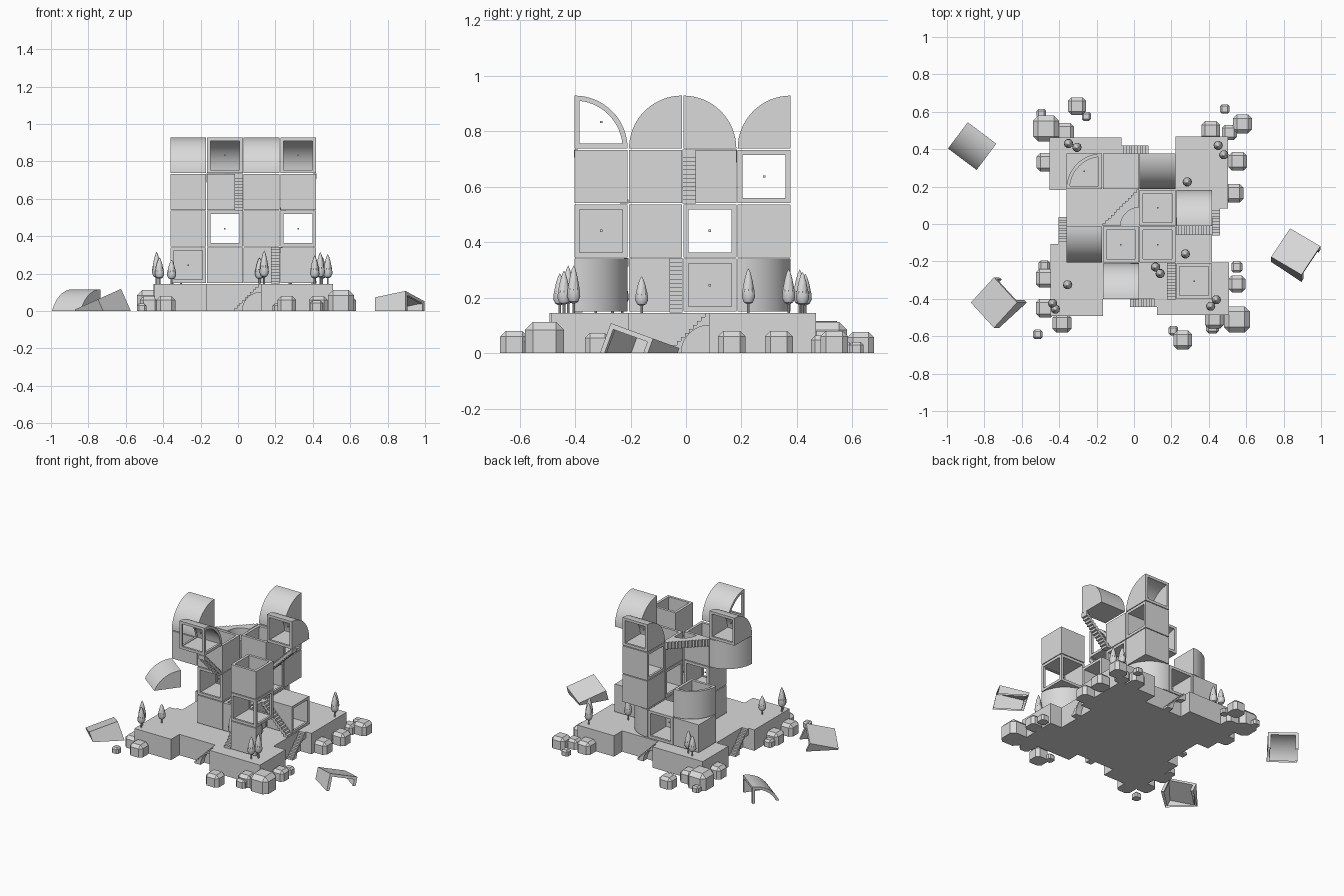
import bpy, bmesh, math, random
from mathutils import Matrix, Vector

random.seed(3)
if "Cube" in bpy.data.objects:
    bpy.data.objects.remove(bpy.data.objects["Cube"])

# One plain grey for the whole model
stone = bpy.data.materials.new("light grey")
stone.use_nodes = True
GREY = (0.7, 0.7, 0.7, 1)
stone.diffuse_color = GREY
stone.node_tree.nodes["Principled BSDF"].inputs["Base Color"].default_value = GREY

PITCH, HALF, FLOOR = 0.196, 0.0955, 0.147
CX, CY = 0.028, -0.012
T, Rot = Matrix.Translation, lambda deg, axis: Matrix.Rotation(math.radians(deg), 4, axis)
X, Y, Z = Vector((1, 0, 0)), Vector((0, 1, 0)), Vector((0, 0, 1))


def finish(name, bm, thickness=0, cut_ground=False):
    bmesh.ops.recalc_face_normals(bm, faces=bm.faces) if not thickness else None
    mesh = bpy.data.meshes.new(name)
    bm.to_mesh(mesh)
    bm.free()
    mesh.materials.append(stone)
    ob = bpy.data.objects.new(name, mesh)
    bpy.context.collection.objects.link(ob)
    bpy.ops.object.select_all(action='DESELECT')
    ob.select_set(True)
    bpy.context.view_layer.objects.active = ob
    if thickness:
        mod = ob.modifiers.new("walls", 'SOLIDIFY')
        mod.thickness = thickness
        mod.offset = -1
        mod.use_even_offset = True
        bpy.ops.object.modifier_apply(modifier=mod.name)
    if cut_ground:
        bm = bmesh.new()
        bm.from_mesh(ob.data)
        bmesh.ops.bisect_plane(bm, geom=bm.verts[:] + bm.edges[:] + bm.faces[:],
                               plane_co=(0, 0, 0), plane_no=(0, 0, 1), clear_inner=True)
        bm.to_mesh(ob.data)
        bm.free()
    bpy.ops.object.shade_smooth_by_angle(angle=math.radians(35))
    return ob


def prism(points, low, high):
    bm = bmesh.new()
    base = bm.faces.new([bm.verts.new((u, v, low)) for u, v in points])
    grown = bmesh.ops.extrude_face_region(bm, geom=[base])
    bmesh.ops.translate(bm, vec=(0, 0, high - low),
                        verts=[g for g in grown["geom"] if isinstance(g, bmesh.types.BMVert)])
    bmesh.ops.recalc_face_normals(bm, faces=bm.faces)
    return bm


# Module profiles
SQUARE = [(-HALF, -HALF), (HALF, -HALF), (HALF, HALF), (-HALF, HALF)]
QUARTER = [(-HALF, -HALF)] + [
    (-HALF + 2 * HALF * math.cos(a), -HALF + 2 * HALF * math.sin(a))
    for a in (math.pi / 2 * i / 16 for i in range(17))]
STAND_UP = Matrix(((0, 0, 1, 0), (1, 0, 0, 0), (0, 1, 0, 0), (0, 0, 0, 1)))


def module(name, profile, place, openings, cut_ground=False):
    """Hollow room whose listed faces become open frames."""
    bm = prism(profile, -HALF, HALF)
    for d in openings:
        for f in [f for f in bm.faces if f.normal.dot(d) > 0.999]:
            bmesh.ops.inset_individual(bm, faces=[f], thickness=0.018, use_even_offset=True)
            bmesh.ops.delete(bm, geom=[f], context='FACES_ONLY')
    bm.transform(place)
    finish(name, bm, 0.014, cut_ground)


def cell(col, row, level):
    return Vector((CX + (col - 1.5) * PITCH, CY + (row - 1.5) * PITCH,
                   FLOOR + (level + 0.5) * PITCH))


def lamp(spot):
    bm = bmesh.new()
    bmesh.ops.create_cube(bm, size=0.008, matrix=T(spot))
    finish("hanging_lamp", bm)


# Square rooms: column, row, level, openings
rooms = [
    (0, 3, 0, [-Y]), (1, 3, 0, [Y]), (1, 1, 0, []), (2, 1, 0, [Z]), (2, 2, 0, []),
    (3, 2, 0, [X]), (1, 1, 1, [Y, -Y]), (2, 2, 1, [X, -X]), (2, 3, 1, []),
    (3, 0, 1, [X, Y, -Y]), (3, 0, 2, [Z]), (1, 1, 2, [Z]), (2, 2, 2, [Z]), (2, 3, 2, [X, -X]),
]
for c, r, l, faces in rooms:
    module("square_room", SQUARE, T(cell(c, r, l)), faces)
    if faces:
        lamp(cell(c, r, l))

# Quarter-round rooms: column, row, level, turn, openings
for c, r, l, turn, faces in [(2, 3, 0, 0, []), (3, 0, 0, 0, []),
                             (0, 3, 1, 90, [Z]), (0, 1, 2, 90, [])]:
    module("quarter_round_room", QUARTER, T(cell(c, r, l)) @ Rot(turn, 'Z'), faces)
    if faces:
        lamp(cell(c, r, l))

# Vaulted rooms on the top level
for c, r, turn, faces in [(1, 0, 0, [-X, Z, -Z]), (3, 2, 0, [-X]),
                          (0, 1, 180, [-X]), (2, 3, 180, [-X])]:
    module("vaulted_room", QUARTER, T(cell(c, r, 3)) @ Rot(turn, 'Z') @ STAND_UP, faces)
    lamp(cell(c, r, 3))

# Stepped podium, one quarter outline turned four times
outline = [(0.095, -0.39), (0.095, -0.475), (0.48, -0.475), (0.48, -0.195), (0.39, -0.195)]
points = []
for k in range(4):
    turn = Rot(90 * k, 'Z')
    points += [(turn @ Vector((u, v, 0))).xy for u, v in outline]
bm = prism(points, 0, 0.144)
bm.transform(T((CX, CY, 0)))
finish("podium", bm)


# Stairs
def steps(run, n):
    d = run / n
    pts = []
    for i in range(n):
        pts += [(i * d, i * d), (i * d, (i + 1) * d)]
    return pts + [(run, run)]


def solid_stair(run, n, hole):
    arc = [(run - hole * math.sin(a), hole * math.cos(a))
           for a in (math.pi / 2 * i / 12 for i in range(13))]
    return steps(run, n) + arc


def open_stair(run, n):
    d = run / n
    under = [(u + d, v - d) for u, v in steps(run, n)[1:-1]]
    return steps(run, n) + under[::-1]


def stair(name, profile, width, place):
    bm = prism(profile, 0, width)
    bm.transform(place @ Rot(90, 'X'))
    finish(name, bm)


for k in range(4):
    stair("podium_stair", solid_stair(0.144, 10, 0.1), 0.042,
          T((CX, CY, 0)) @ Rot(90 * k, 'Z') @ T((-0.049, -0.39, 0)))
left, front = CX - PITCH, CY - PITCH
right, back = CX + PITCH, CY + PITCH
upper = FLOOR + 2 * PITCH
for x, y, z, turn in [(right + PITCH, CY - 0.048, FLOOR, 180),
                      (right - 0.048, front - PITCH, FLOOR, 90),
                      (CX, front, upper, -90), (right, CY + 0.048, upper, 0)]:
    stair("room_stair", open_stair(PITCH, 13), 0.048, T((x, y, z)) @ Rot(turn, 'Z'))

# Stepped landing laid flat between the upper rooms
bm = prism(solid_stair(PITCH, 13, 0.1), 0, 0.048)
bm.transform(T((left, CY, FLOOR + 3 * PITCH - 0.048)))
finish("stepped_landing", bm)

# Fallen modules, half sunk in the ground
module("fallen_room_right", SQUARE,
       T((0.865, -0.18, -0.027)) @ Rot(-20, 'X') @ Rot(-32, 'Z'), [X, -Z], True)
module("fallen_room_left", SQUARE,
       T((-0.71, -0.42, -0.024)) @ Rot(-24, 'Y') @ Rot(45, 'Z'), [-Z, X], True)
module("fallen_vault", QUARTER,
       T((-0.87, 0.41, 0.02)) @ Rot(143, 'Z') @ STAND_UP, [-X, -Y, Z], True)

# Rocks: x, y, width
rocks = [
    (-0.47, 0.51, 0.14), (-0.37, 0.49, 0.1), (-0.305, 0.63, 0.095), (-0.255, 0.575, 0.048),
    (-0.495, 0.59, 0.05), (-0.47, 0.33, 0.1), (0.41, 0.5, 0.1), (0.485, 0.615, 0.05),
    (0.58, 0.535, 0.1), (0.51, 0.49, 0.08), (0.555, 0.335, 0.1), (0.535, 0.165, 0.1),
    (-0.48, -0.225, 0.06), (-0.475, -0.29, 0.1), (-0.475, -0.45, 0.1), (-0.385, -0.53, 0.1),
    (-0.515, -0.59, 0.05), (0.55, -0.23, 0.06), (0.55, -0.32, 0.09), (0.55, -0.51, 0.14),
    (0.43, -0.51, 0.1), (0.42, -0.55, 0.07), (0.26, -0.62, 0.1), (0.21, -0.57, 0.05),
]
for x, y, w in rocks:
    bm = bmesh.new()
    tall = w * 0.8
    bmesh.ops.create_cube(bm, size=1)
    bm.transform(T((x, y, tall / 2)) @ Matrix.Diagonal((w, w, tall, 1)))
    edges = [e for e in bm.edges if max(v.co.z for v in e.verts) > tall / 2]
    bmesh.ops.bevel(bm, geom=edges, offset=w * 0.2, segments=1, affect='EDGES')
    finish("rock", bm)

# Cypress trees: lathed trunk and leaf drop
shape = [(0, 0), (0.005, 0), (0.005, 0.2), (0.017, 0.24), (0.025, 0.35),
         (0.023, 0.5), (0.015, 0.75), (0.007, 0.92), (0, 1)]
trees = [(-0.35, 0.43), (-0.305, 0.41), (0.45, 0.42), (0.48, 0.37), (0.285, 0.225),
         (0.275, -0.16), (-0.355, -0.325), (-0.435, -0.425), (-0.42, -0.455),
         (0.115, -0.23), (0.14, -0.265), (0.41, -0.44), (0.44, -0.405)]
for x, y in trees:
    tall = random.uniform(0.13, 0.18)
    bm = bmesh.new()
    ring = [bm.verts.new((r, 0, h * tall)) for r, h in shape]
    line = [bm.edges.new(pair) for pair in zip(ring, ring[1:])]
    bmesh.ops.spin(bm, geom=ring + line, cent=(0, 0, 0), axis=(0, 0, 1),
                   angle=math.tau, steps=10, use_merge=True)
    bmesh.ops.remove_doubles(bm, verts=bm.verts, dist=0.0005)
    bm.transform(T((x, y, 0.144)))
    finish("cypress_tree", bm)
